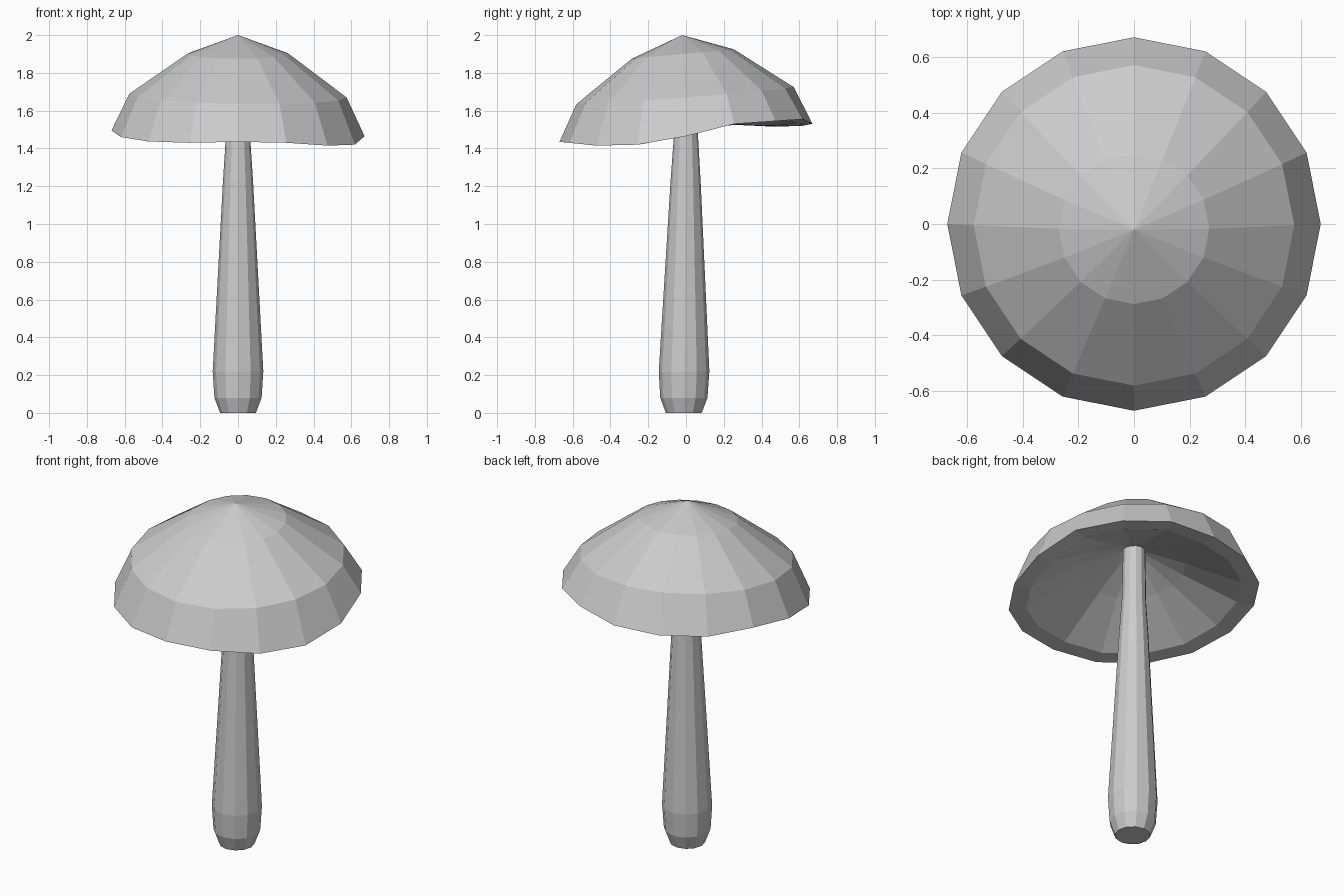
import bpy, bmesh
from math import sin, cos, tau

if "Cube" in bpy.data.objects:
    bpy.data.objects.remove(bpy.data.objects["Cube"])

grey = bpy.data.materials.new("plain grey")
grey.use_nodes = True
grey.diffuse_color = (0.6, 0.6, 0.6, 1)
grey.node_tree.nodes["Principled BSDF"].inputs["Base Color"].default_value = (0.6, 0.6, 0.6, 1)


def finish(name, bm):
    bmesh.ops.recalc_face_normals(bm, faces=bm.faces)
    mesh = bpy.data.meshes.new(name)
    bm.to_mesh(mesh)
    bm.free()
    mesh.materials.append(grey)
    obj = bpy.data.objects.new(name, mesh)
    bpy.context.collection.objects.link(obj)


def ring(bm, count, radius, cy, height):
    """Circle of vertices; height is a function of the vertex index."""
    return [bm.verts.new((radius * cos(tau * i / count),
                          cy + radius * sin(tau * i / count), height(i)))
            for i in range(count)]


def bridge(bm, a, b):
    n = len(a)
    for i in range(n):
        bm.faces.new((a[i], a[(i + 1) % n], b[(i + 1) % n], b[i]))


def fan(bm, loop, tip):
    n = len(loop)
    for i in range(n):
        bm.faces.new((loop[i], loop[(i + 1) % n], tip))


# Cap: hollow faceted dome with a tilted, wavy rim
SIDES = 16
rim_z = [1.465, 1.53, 1.545, 1.555, 1.53, 1.52, 1.515, 1.525,
         1.495, 1.46, 1.437, 1.43, 1.435, 1.43, 1.415, 1.42]


def tilted(base, lift, lean=0.0):
    return lambda i: base + lift * sin(tau * i / SIDES) + lean * cos(tau * i / SIDES)


bm = bmesh.new()
crown = ring(bm, SIDES, 0.27, -0.017, tilted(1.9, 0.025))
shoulder = ring(bm, SIDES, 0.575, -0.005, tilted(1.68, 0.045, -0.01))
rim = ring(bm, SIDES, 0.67, 0, lambda i: rim_z[i])
lip = ring(bm, SIDES, 0.575, 0, lambda i: rim_z[i] + 0.005)
hollow = ring(bm, SIDES, 0.28, -0.01, tilted(1.64, 0.025))
fan(bm, crown, bm.verts.new((0, -0.02, 2)))
for upper, lower in ((crown, shoulder), (shoulder, rim), (rim, lip), (lip, hollow)):
    bridge(bm, upper, lower)
fan(bm, hollow, bm.verts.new((0, -0.015, 1.77)))
finish("cap", bm)

# Stem: tapering column with a rounded foot
bm = bmesh.new()
profile = [(0.095, 0), (0.125, 0.08), (0.134, 0.22), (0.08, 1.22), (0.065, 1.45), (0.06, 1.78)]
loops = [ring(bm, 12, r, -0.012 + 0.008 * z, lambda i, z=z: z) for r, z in profile]
for a, b in zip(loops, loops[1:]):
    bridge(bm, a, b)
bm.faces.new(loops[0])
bm.faces.new(loops[-1])
finish("stem", bm)
